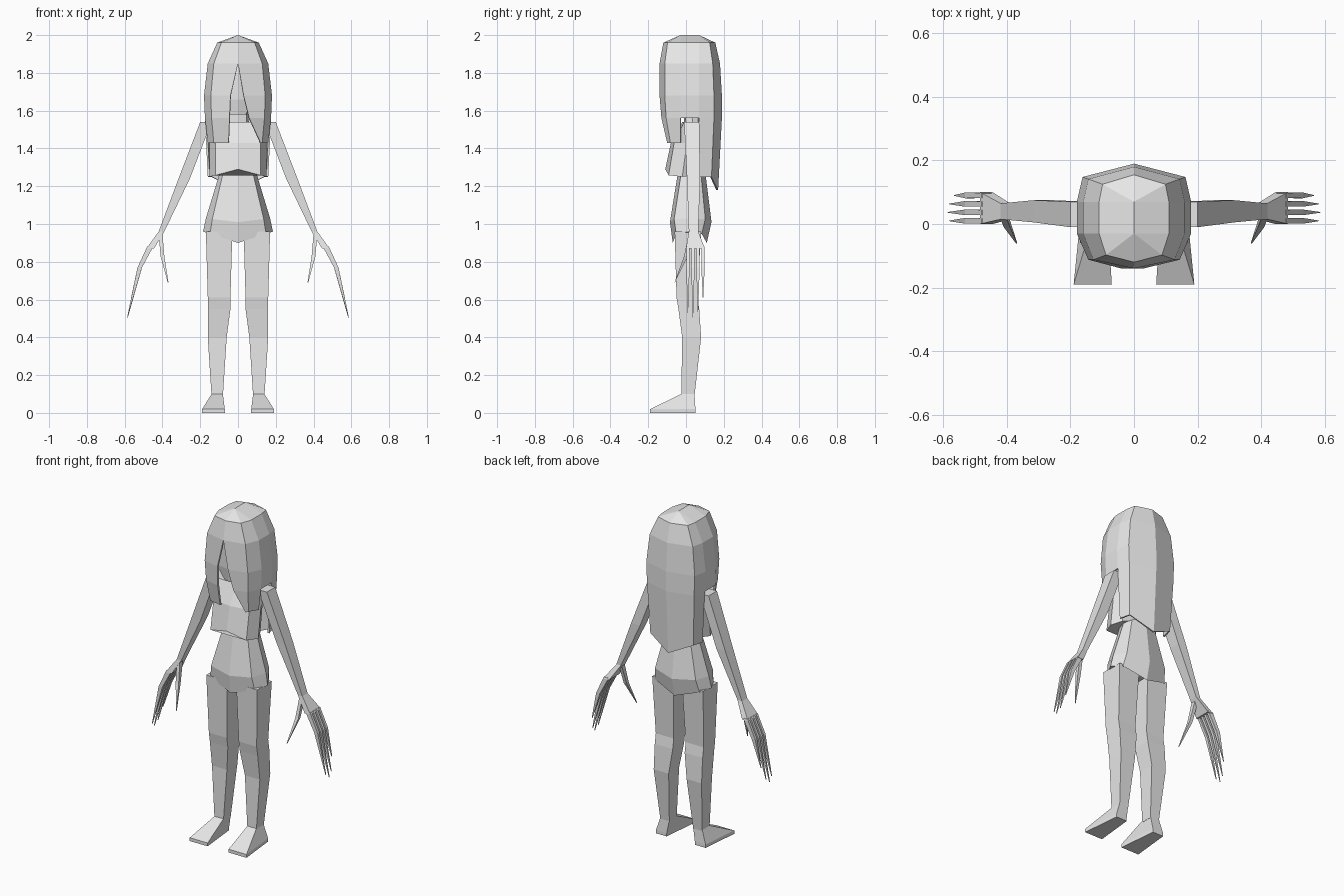
import bpy, bmesh

default_cube = bpy.data.objects.get("Cube")
if default_cube:
    bpy.data.objects.remove(default_cube)

colour = (0.8, 0.8, 0.8, 1)
grey = bpy.data.materials.new("plain grey")
grey.use_nodes = True
grey.diffuse_color = colour
grey.node_tree.nodes["Principled BSDF"].inputs["Base Color"].default_value = colour


def finish(bm, name):
    """Weld the mesh, turn its faces outward and add it to the scene."""
    bmesh.ops.remove_doubles(bm, verts=bm.verts, dist=0.001)
    bmesh.ops.recalc_face_normals(bm, faces=bm.faces)
    mesh = bpy.data.meshes.new(name)
    bm.to_mesh(mesh)
    bm.free()
    mesh.materials.append(grey)
    part = bpy.data.objects.new(name, mesh)
    bpy.context.collection.objects.link(part)
    return part


def loft(name, rings):
    """Skin a stack of equal-sized rings and cap both ends."""
    bm = bmesh.new()
    rows = [[bm.verts.new(point) for point in ring] for ring in rings]
    for low, high in zip(rows, rows[1:]):
        for i in range(len(low)):
            bm.faces.new((low[i - 1], low[i], high[i], high[i - 1]))
    bm.faces.new(rows[0])
    bm.faces.new(rows[-1])
    return finish(bm, name)


def mix(a, b, t):
    return a + (b - a) * t


def body_ring(width, front, back, z, dip=0):
    """Eight-sided section whose front and back centres are shifted by dip."""
    corner = 0.8
    middle = mix(front, back, 0.5)
    corner_z = z + dip * (1 - corner)
    half = [(0, front, z + dip),
            (width * corner, mix(front, middle, 0.2), corner_z),
            (width, middle, z),
            (width * corner, mix(back, middle, 0.3), corner_z),
            (0, back, z + dip)]
    return half + [(-x, y, z) for x, y, z in half[-2:0:-1]]


def limb_ring(side, x, y, z, half_width, half_depth, heel=1):
    """Four-sided level section; heel narrows its back edge."""
    front, back = y - half_depth, y + half_depth
    narrow = half_width * heel
    return [(side * (x - half_width), front, z), (side * (x + half_width), front, z),
            (side * (x + narrow), back, z), (side * (x - narrow), back, z)]


# Head and neck
loft("head", [
    body_ring(0.05, -0.09, 0.06, 1.58),
    body_ring(0.11, -0.1, 0.1, 1.66),
    body_ring(0.12, -0.1, 0.12, 1.8),
    body_ring(0.08, -0.08, 0.1, 1.92),
])
loft("neck", [body_ring(0.06, -0.01, 0.08, 1.5), body_ring(0.05, -0.01, 0.07, 1.65)])


# Hair: each level gives half width, front, back and height
hair_levels = [
    (0, -0.03, 0.07, 2),
    (0.11, -0.12, 0.155, 1.96),
    (0.16, -0.14, 0.18, 1.85),
    (0.18, -0.14, 0.19, 1.68),
    (0.175, -0.13, 0.19, 1.56),
    (0.16, -0.1, 0.17, None),
]
# Height of the tips, from the parting round to the back
lock_tip, side_tip, back_tip = 1.43, 1.25, 1.18
tips = [lock_tip, lock_tip, lock_tip, side_tip, side_tip, back_tip]
# How far the parting opens on each side, level by level
openings = {1: (0, 0, 0, 0.03, 0.06, 0.12), -1: (0, 0, 0, 0.04, 0.045, 0.05)}


def hair_row(level, opening):
    width, front, back, z = level
    ear, nape = -0.03, 0.07
    outline = [(opening, front), (width * 0.8, mix(front, ear, 0.25)),
               (width, ear), (width, nape),
               (width * 0.9, mix(back, nape, 0.35)), (0, back)]
    return [(x, y, z or tip) for (x, y), tip in zip(outline, tips)]


bm = bmesh.new()
for side, opening in openings.items():
    rows = [[bm.verts.new((side * x, y, z)) for x, y, z in hair_row(level, gap)]
            for level, gap in zip(hair_levels, opening)]
    for high, low in zip(rows, rows[1:]):
        for i in range(len(tips) - 1):
            over_shoulder = low is rows[-1] and i == 2
            if not over_shoulder:
                bm.faces.new((high[i], low[i], low[i + 1], high[i + 1]))
hair = finish(bm, "hair")
shell = hair.modifiers.new("thickness", "SOLIDIFY")
shell.thickness = 0.01
shell.offset = -1

# Cropped top, flared over the chest
loft("cropped_top", [
    body_ring(0.15, -0.11, 0.07, 1.25, dip=0.04),
    body_ring(0.15, -0.08, 0.09, 1.43),
    body_ring(0.19, -0.02, 0.08, 1.54),
])

# Flared tunic with a pointed hem
loft("tunic", [
    body_ring(0.185, -0.07, 0.11, 0.96, dip=-0.06),
    body_ring(0.17, -0.085, 0.135, 1.03, dip=-0.02),
    body_ring(0.1, -0.04, 0.1, 1.26, dip=0.03),
])

for label, side in (("left", 1), ("right", -1)):
    # Leg, from ankle to hip
    loft(label + "_leg", [
        limb_ring(side, 0.11, 0.01, 0.09, 0.03, 0.035),
        limb_ring(side, 0.11, 0.03, 0.4, 0.05, 0.05),
        limb_ring(side, 0.1, 0.015, 0.55, 0.06, 0.055),
        limb_ring(side, 0.1, 0.005, 0.61, 0.06, 0.055),
        limb_ring(side, 0.1, 0.01, 0.96, 0.07, 0.07),
    ])

    # Foot, a wedge rising to the ankle
    sole = limb_ring(side, 0.13, -0.07, 0, 0.06, 0.12, heel=0.6)
    toe_top = [(x, y, 0.02) for x, y, z in sole]
    loft(label + "_foot", [sole, toe_top, limb_ring(side, 0.11, 0.01, 0.1, 0.03, 0.035)])

    # Arm, from shoulder to knuckles
    loft(label + "_arm", [
        limb_ring(side, 0.17, 0.03, 1.54, 0.03, 0.04),
        limb_ring(side, 0.285, 0.04, 1.24, 0.03, 0.035),
        limb_ring(side, 0.405, 0.04, 0.96, 0.015, 0.025),
        limb_ring(side, 0.465, 0.05, 0.87, 0.02, 0.05),
    ])

    # Fingers, the second one longest
    for i in range(4):
        y = mix(0.01, 0.09, i / 3)
        shorter = (i - 1) ** 2
        loft(f"{label}_finger_{i + 1}", [
            limb_ring(side, 0.465, y, 0.88, 0.016, 0.008),
            limb_ring(side, 0.52, y, 0.77, 0.012, 0.009),
            limb_ring(side, 0.585 - shorter * 0.005, y, 0.505 + shorter * 0.025, 0.002, 0.001),
        ])

    # Thumb, curving in and forward
    loft(label + "_thumb", [
        limb_ring(side, 0.41, 0.03, 0.95, 0.01, 0.015),
        limb_ring(side, 0.4, 0, 0.83, 0.01, 0.01),
        limb_ring(side, 0.37, -0.06, 0.69, 0.002, 0.001),
    ])
